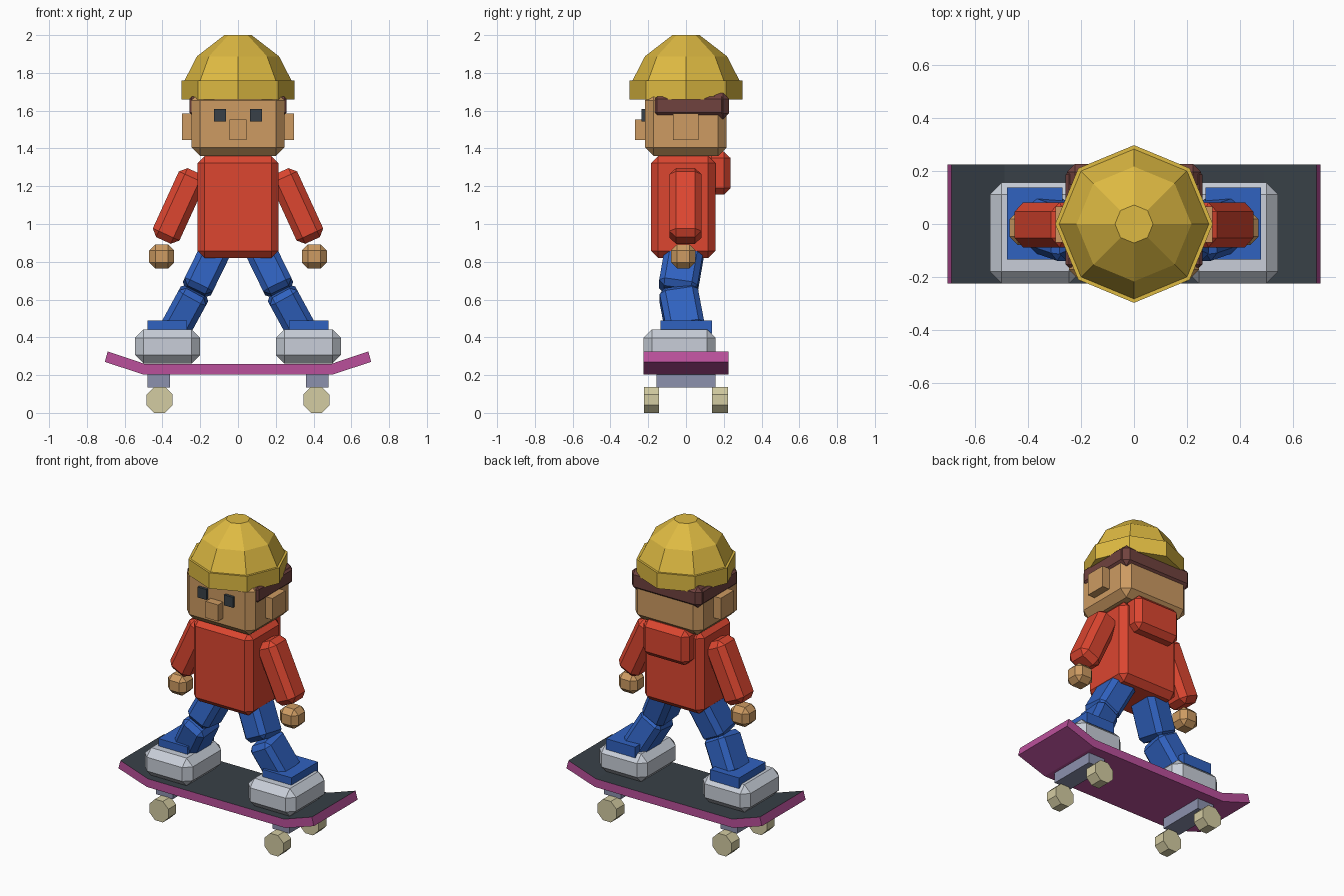
import bpy, bmesh, math
from mathutils import Vector, Matrix

if "Cube" in bpy.data.objects:
    bpy.data.objects.remove(bpy.data.objects["Cube"], do_unlink=True)


def material(name, *rgb):
    """Flat colour from 0-255 display values."""
    lin = [((c / 255 + 0.055) / 1.055) ** 2.4 for c in rgb] + [1]
    m = bpy.data.materials.new(name)
    m.use_nodes = True
    m.diffuse_color = lin
    m.node_tree.nodes["Principled BSDF"].inputs["Base Color"].default_value = lin
    return m


YELLOW = material("helmet yellow", 222, 186, 66)
RED = material("shirt red", 220, 70, 48)
BLUE = material("trouser blue", 48, 98, 192)
SKIN = material("skin tan", 205, 155, 98)
GREY = material("shoe light grey", 200, 206, 216)
PINK = material("deck magenta", 186, 80, 155)
CREAM = material("wheel cream", 212, 204, 162)
STEEL = material("truck blue grey", 140, 145, 174)
BROWN = material("hair brown", 112, 66, 62)
DARK = material("dark slate", 56, 64, 71)


def finish(name, bm, *mats):
    bmesh.ops.recalc_face_normals(bm, faces=bm.faces)
    mesh = bpy.data.meshes.new(name)
    bm.to_mesh(mesh)
    bm.free()
    for m in mats:
        mesh.materials.append(m)
    obj = bpy.data.objects.new(name, mesh)
    bpy.context.collection.objects.link(obj)
    return obj


def chamfered(size, bevel):
    bm = bmesh.new()
    bmesh.ops.create_cube(bm, size=1)
    bmesh.ops.scale(bm, vec=size, verts=bm.verts)
    if bevel:
        bmesh.ops.bevel(bm, geom=bm.edges[:], offset=bevel, segments=1,
                        affect='EDGES', clamp_overlap=True)
    return bm


def box(name, mat, x, y, z, bevel=0):
    """Box from (min, max) ranges, with chamfered edges."""
    lo, hi = Vector((x[0], y[0], z[0])), Vector((x[1], y[1], z[1]))
    bm = chamfered(hi - lo, bevel)
    bmesh.ops.translate(bm, vec=(lo + hi) / 2, verts=bm.verts)
    return finish(name, bm, mat)


def limb(name, mat, start, end, width, depth, bevel):
    """Chamfered block running between two points."""
    a, b = Vector(start), Vector(end)
    up = (a - b).normalized()
    side = Vector((0, 1, 0)).cross(up).normalized()
    rot = Matrix((side, up.cross(side), up)).transposed().to_4x4()
    bm = chamfered((width, depth, (a - b).length), bevel)
    bmesh.ops.transform(bm, matrix=Matrix.Translation((a + b) / 2) @ rot, verts=bm.verts)
    return finish(name, bm, mat)


def extrude_y(name, profile, y0, y1, *mats):
    """Prism from an x,z outline."""
    bm = bmesh.new()
    face = bm.faces.new([bm.verts.new((x, y0, z)) for x, z in profile])
    new = bmesh.ops.extrude_face_region(bm, geom=[face])["geom"]
    bmesh.ops.translate(bm, vec=(0, y1 - y0, 0),
                        verts=[v for v in new if isinstance(v, bmesh.types.BMVert)])
    return finish(name, bm, *mats)


# Skateboard deck: upturned ends, dark grip on the upward faces
half = [(0.705, 0.27), (0.69, 0.325), (0.49, 0.258)]
outline = [(0.5, 0.203)] + half
outline += [(-x, z) for x, z in reversed(outline)]
deck = extrude_y("skateboard_deck", outline, -0.225, 0.225, PINK, DARK)
for p in deck.data.polygons:
    p.material_index = int(p.normal.z > 0.8)

# Body
box("torso", RED, (-0.215, 0.215), (-0.185, 0.155), (0.82, 1.36), 0.038)
box("hood", RED, (-0.165, 0.165), (0.1, 0.235), (1.155, 1.385), 0.035)

# Head and face
box("head", SKIN, (-0.246, 0.246), (-0.217, 0.215), (1.36, 1.7), 0.045)
box("nose", SKIN, (-0.045, 0.045), (-0.27, -0.2), (1.445, 1.552))
box("back_hair", BROWN, (-0.253, 0.253), (0.12, 0.227), (1.555, 1.693), 0.03)

# Helmet: eight-sided dome over a straight rim
bm = bmesh.new()
rings = []
for r, z in [(0.298, 1.658), (0.298, 1.76), (0.283, 1.76), (0.217, 1.888), (0.072, 2.0)]:
    rings.append([bm.verts.new((r * math.cos(i * math.pi / 4), r * math.sin(i * math.pi / 4), z))
                  for i in range(8)])
for low, high in zip(rings, rings[1:]):
    for i in range(8):
        j = (i + 1) % 8
        bm.faces.new((low[i], low[j], high[j], high[i]))
bm.faces.new(rings[0])
bm.faces.new(rings[-1])
finish("helmet", bm, YELLOW)

# Paired parts
for s, side in ((1, "left"), (-1, "right")):
    def span(a, b):
        return tuple(sorted((s * a, s * b)))

    box(side + "_eye", DARK, span(0.064, 0.128), (-0.235, -0.21), (1.542, 1.61))
    box(side + "_ear", SKIN, span(0.23, 0.297), (-0.07, 0.066), (1.445, 1.585))
    box(side + "_side_hair", BROWN, span(0.2, 0.258), (-0.165, 0.2), (1.578, 1.675), 0.012)

    limb(side + "_arm", RED, (s * 0.228, -0.003, 1.278), (s * 0.395, -0.003, 0.913),
         0.155, 0.17, 0.035)
    box(side + "_hand", SKIN, span(0.338, 0.47), (-0.08, 0.05), (0.765, 0.892), 0.032)

    limb(side + "_thigh", BLUE, (s * 0.1, 0, 0.9), (s * 0.226, -0.045, 0.642),
         0.165, 0.205, 0.03)
    limb(side + "_shin", BLUE, (s * 0.222, -0.043, 0.645), (s * 0.345, 0, 0.42),
         0.165, 0.205, 0.03)
    box(side + "_cuff", BLUE, span(0.27, 0.48), (-0.135, 0.138), (0.42, 0.49))
    box(side + "_shoe", GREY, span(0.2, 0.545), (-0.225, 0.157), (0.262, 0.442), 0.045)

    # Truck with its two wheels
    box(side + "_truck", STEEL, span(0.36, 0.48), (-0.157, 0.157), (0.135, 0.21))
    circle = [math.pi / 8 + i * math.pi / 4 for i in range(8)]
    octagon = [(s * 0.415 + 0.074 * math.cos(a), 0.069 + 0.074 * math.sin(a)) for a in circle]
    extrude_y(side + "_front_wheel", octagon, -0.222, -0.142, CREAM)
    extrude_y(side + "_back_wheel", octagon, 0.138, 0.222, CREAM)
